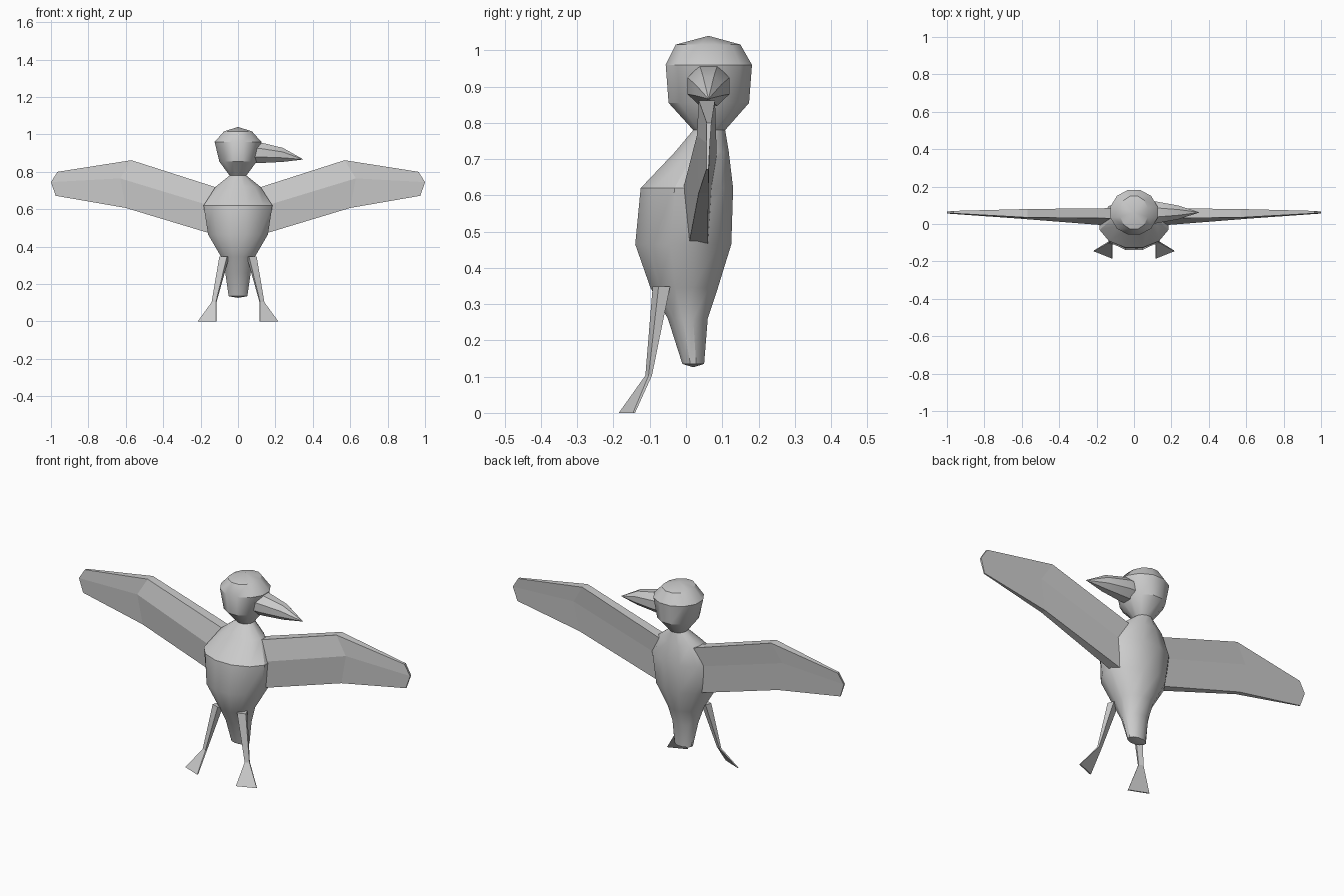
import bpy, bmesh, math
from mathutils import Vector

if "Cube" in bpy.data.objects:
    bpy.data.objects.remove(bpy.data.objects["Cube"])


def loft(name, rings, tip=None, base=None, smooth=0):
    """Skin a list of equal-length rings; ends close to a point or a flat cap."""
    bm = bmesh.new()
    rows = [[bm.verts.new(p) for p in r] for r in rings]
    n = len(rows[0])
    for a, b in zip(rows, rows[1:]):
        for i in range(n):
            j = (i + 1) % n
            bm.faces.new((a[i], a[j], b[j], b[i]))
    for row, apex in ((rows[0], base), (rows[-1], tip)):
        if apex is None:
            bm.faces.new(row)
        else:
            v = bm.verts.new(apex)
            for i in range(n):
                bm.faces.new((row[i], row[(i + 1) % n], v))
    bmesh.ops.recalc_face_normals(bm, faces=bm.faces)
    me = bpy.data.meshes.new(name)
    bm.to_mesh(me)
    bm.free()
    ob = bpy.data.objects.new(name, me)
    bpy.context.collection.objects.link(ob)
    if smooth:
        bpy.ops.object.select_all(action='DESELECT')
        ob.select_set(True)
        bpy.context.view_layer.objects.active = ob
        bpy.ops.object.shade_smooth_by_angle(angle=math.radians(smooth))
    return ob


def oval(z, y0, y1, half_x, n=12):
    """Horizontal ring spanning y0..y1 with flats facing the axes."""
    k = 1 / math.cos(math.pi / n)
    cy, ry = (y0 + y1) / 2, (y1 - y0) / 2
    angs = [2 * math.pi * (i + .5) / n for i in range(n)]
    return [(half_x * k * math.cos(a), cy + ry * k * math.sin(a), z) for a in angs]


# body, neck and head in one skin: z, back/front extents, half width
profile = [(.135, -.01, .05, .05), (.26, -.05, .06, .068), (.345, -.098, .088, .09),
           (.465, -.14, .125, .16), (.62, -.125, .13, .184), (.72, -.03, .118, .12),
           (.78, .02, .108, .045), (.855, -.048, .174, .1),
           (.96, -.056, .182, .125), (1.016, -.028, .15, .075)]
loft("body_and_head", [oval(*p) for p in profile],
     tip=(0, .062, 1.04), base=(0, .02, .126), smooth=32)

# beak, turned to the side
beak = []
for x, z0, z1, hy in ((.07, .847, .957, .058), (.12, .847, .957, .058), (.24, .853, .928, .036)):
    cz, hz = (z0 + z1) / 2, (z1 - z0) / 2
    k = 1 / math.cos(math.pi / 8)
    beak.append([(x, .062 + hy * k * math.cos(a), cz + hz * k * math.sin(a))
                 for a in [math.pi * (i + .5) / 4 for i in range(8)]])
loft("beak", beak, tip=(.35, .062, .866), smooth=35)

# wings: per station, the (x, z) of top, ridge and bottom, then front and back y
stations = [
    (((.08, .705), (.12, .61), (.13, .465)), (.03, -.01, .008), (.085, .07, .06)),
    (((.57, .862), (.63, .765), (.6, .607)), (.035, .03, .035), (.08, .07, .062)),
    (((.965, .80), (1.0, .745), (.975, .672)), (.057, .056, .056), (.07, .066, .062)),
]
# legs with webbed feet: centre, half width, half thickness
leg = [((.073, -.068, .35), .022, .017), ((.128, -.103, .105), .012, .005),
       ((.165, -.163, .002), .053, .003)]
across, thick = Vector((.93, .37, 0)), Vector((.37, -.93, 0))

for side, s in (("right", 1), ("left", -1)):
    rings = []
    for pts, front, back in stations:
        rings.append([(s * x, y, z) for (x, z), y in zip(pts, front)] +
                     [(s * x, y, z) for (x, z), y in zip(pts[::-1], back[::-1])])
    loft(side + "_wing", rings)

    rings = []
    for c, w, t in leg:
        ring = [Vector(c) + across * w * i + thick * t * j
                for i, j in ((-1, -1), (1, -1), (1, 1), (-1, 1))]
        rings.append([(s * p.x, p.y, max(0, p.z - .002)) for p in ring])
    loft(side + "_leg", rings)
